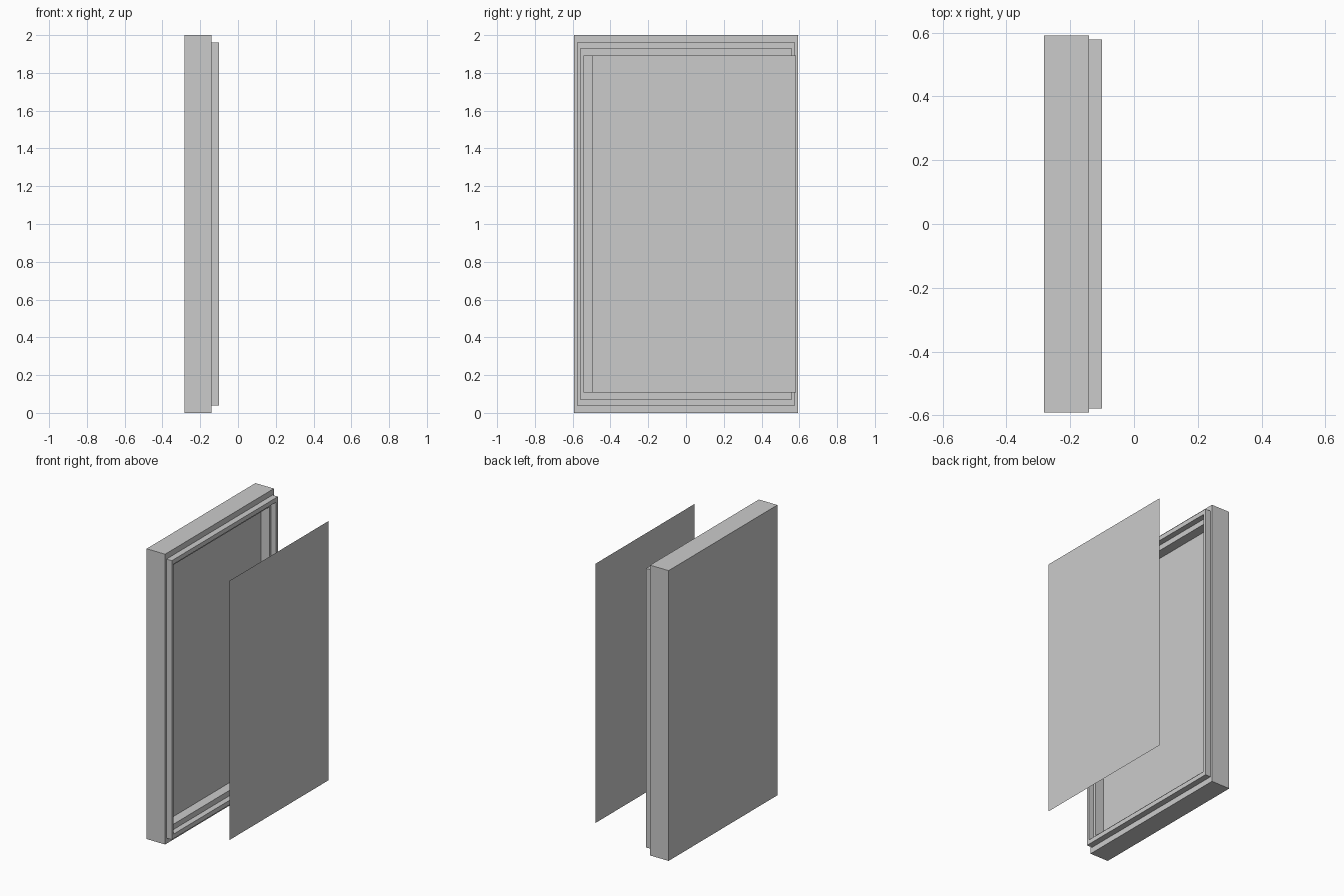
import bpy, bmesh

if "Cube" in bpy.data.objects:
    bpy.data.objects.remove(bpy.data.objects["Cube"])

def make_object(name, build):
    bm = bmesh.new()
    build(bm)
    bmesh.ops.recalc_face_normals(bm, faces=bm.faces)
    mesh = bpy.data.meshes.new(name)
    bm.to_mesh(mesh)
    bm.free()
    obj = bpy.data.objects.new(name, mesh)
    bpy.context.collection.objects.link(obj)
    return obj

def ring(bm, x, half_y, margin, y_mid=0.0):
    """Upright rectangle at depth x, inset from the floor and top by margin."""
    y0, y1, z0, z1 = y_mid - half_y, y_mid + half_y, margin, 2 - margin
    return [bm.verts.new((x, y, z)) for y, z in ((y0, z0), (y1, z0), (y1, z1), (y0, z1))]

# Stepped frame section, from the back outwards and into the recess: x, half width, margin
SECTION = [
    (-0.282, 0.592, 0.0),     # back
    (-0.141, 0.592, 0.0),     # casing front
    (-0.141, 0.578, 0.039),   # raised lip, outside
    (-0.100, 0.578, 0.039),
    (-0.100, 0.558, 0.070),   # raised lip, inside
    (-0.139, 0.558, 0.070),
    (-0.139, 0.540, 0.107),   # recess
    (-0.204, 0.540, 0.107),
]

def build_frame(bm):
    rings = [ring(bm, *s) for s in SECTION]
    for a, b in zip(rings, rings[1:]):
        for i in range(4):
            j = (i + 1) % 4
            bm.faces.new((a[i], a[j], b[j], b[i]))
    bm.faces.new(rings[0])    # back wall
    bm.faces.new(rings[-1])   # recessed panel

def build_sheet(bm):
    bm.faces.new(ring(bm, 0.282, 0.54, 0.107, 0.043))

make_object("stepped_frame", build_frame)
# Loose flat sheet floating in front of the recess
make_object("front_sheet", build_sheet)
